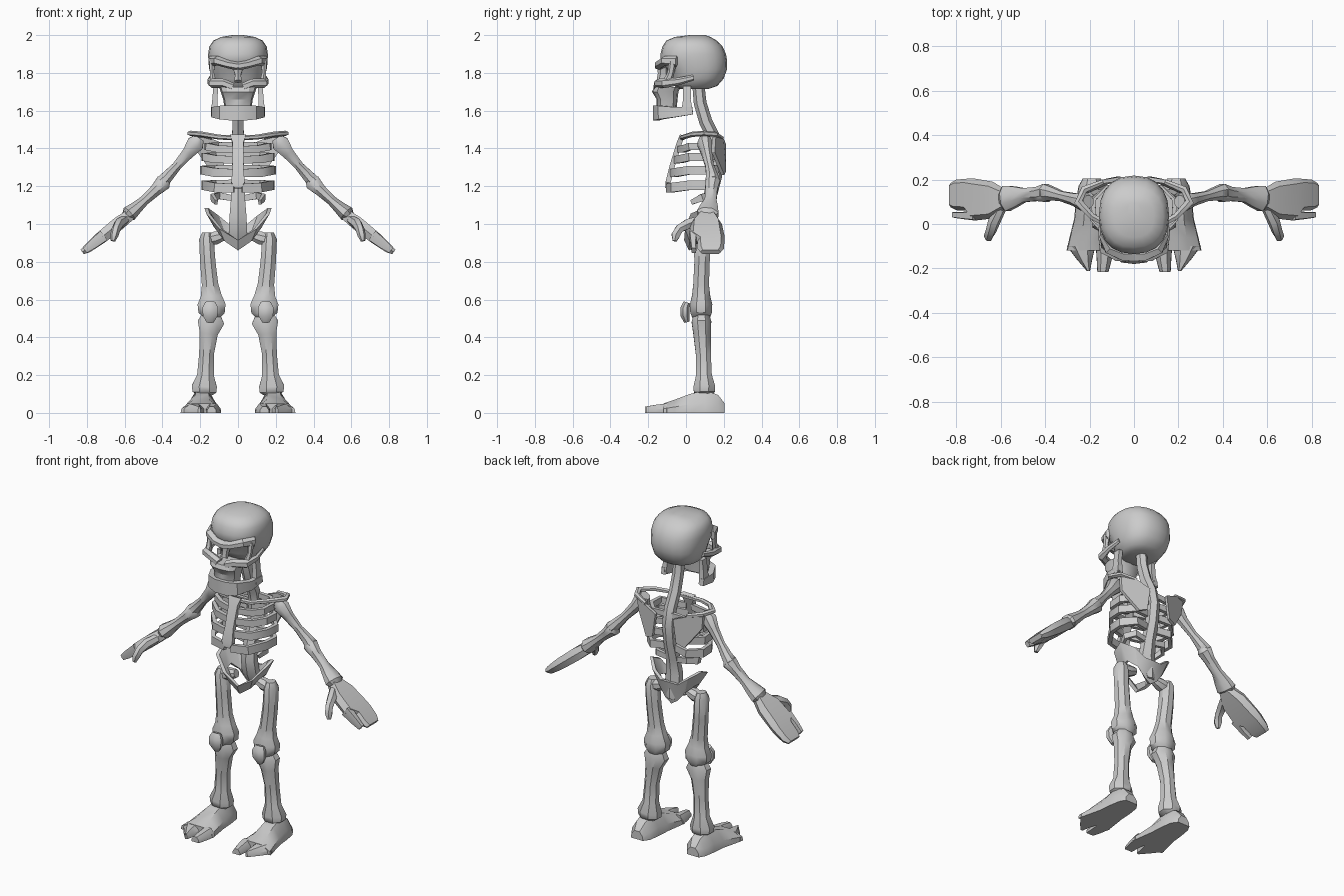
import bpy, bmesh, math
from mathutils import Vector as V

bone = bpy.data.materials.new("bone_grey")
bone.diffuse_color = (0.6, 0.6, 0.6, 1)


def skin(name, rings, sides=(1,), angle=40, closed=False):
    """Join cross-section rings into a solid, once per side (1 / -1 mirrors x)."""
    for s in sides:
        bm = bmesh.new()
        rows = [[bm.verts.new((p[0] * s, p[1], p[2])) for p in r] for r in rings]
        n = len(rows[0])
        pairs = list(zip(rows, rows[1:]))
        if closed:
            pairs.append((rows[-1], rows[0]))
        for a, b in pairs:
            for i in range(n):
                j = (i + 1) % n
                bm.faces.new((a[i], a[j], b[j], b[i]))
        if not closed:
            bm.faces.new(rows[0])
            bm.faces.new(rows[-1])
        bmesh.ops.recalc_face_normals(bm, faces=bm.faces)
        label = name if len(sides) == 1 else name + ("_left" if s > 0 else "_right")
        me = bpy.data.meshes.new(label)
        bm.to_mesh(me)
        bm.free()
        me.materials.append(bone)
        ob = bpy.data.objects.new(label, me)
        bpy.context.collection.objects.link(ob)
        bpy.ops.object.select_all(action='DESELECT')
        ob.select_set(True)
        bpy.context.view_layer.objects.active = ob
        bpy.ops.object.shade_smooth_by_angle(angle=math.radians(angle))


def loft(name, path, ref=(0, 1, 0), n=8, sides=(1,), angle=40):
    """Sweep along (x, y, z, a, b): a is the half size across, b along ref."""
    P = [V(p[:3]) for p in path]
    k = 1 / math.cos(math.pi / 4) if n == 4 else 1
    rings = []
    for i, p in enumerate(path):
        t = (P[min(i + 1, len(P) - 1)] - P[max(i - 1, 0)]).normalized()
        u = V(ref).cross(t).normalized()
        v = t.cross(u)
        ring = []
        for j in range(n):
            w = 2 * math.pi * (j + 0.5) / n
            ring.append(P[i] + u * p[3] * k * math.cos(w) + v * p[4] * k * math.sin(w))
        rings.append(ring)
    skin(name, rings, sides, angle)


def oval_stack(name, rows, n=20, power=0.85, angle=50):
    """Stack horizontal ovals given as (z, front y, back y, half width)."""
    rings = []
    for z, f, b, w in rows:
        ring = []
        for i in range(n):
            c, s = math.cos(2 * math.pi * i / n), math.sin(2 * math.pi * i / n)
            ring.append((w * math.copysign(abs(c) ** power, c),
                         (f + b) / 2 + (b - f) / 2 * math.copysign(abs(s) ** power, s), z))
        rings.append(ring)
    skin(name, rings, angle=angle)


def plate(name, pts, offset, sides=(1, -1)):
    skin(name, [pts, [V(p) + V(offset) for p in pts]], sides, 25)


LR, UP = (1, -1), (0, 0, 1)

# Skull
oval_stack("cranium", [
    (1.715, -0.04, 0.12, 0.085), (1.73, -0.06, 0.165, 0.115), (1.77, -0.085, 0.20, 0.14),
    (1.82, -0.10, 0.217, 0.152), (1.86, -0.135, 0.218, 0.157), (1.90, -0.135, 0.212, 0.158),
    (1.94, -0.125, 0.193, 0.152), (1.97, -0.105, 0.165, 0.132), (1.99, -0.06, 0.13, 0.09),
    (2.0, 0.02, 0.10, 0.03)])
loft("brow", [(0, -0.135, 1.835, 0.035, 0.022), (0.05, -0.135, 1.845, 0.033, 0.021),
              (0.11, -0.11, 1.865, 0.03, 0.025), (0.148, -0.05, 1.86, 0.012, 0.03)],
     UP, 6, LR)
loft("temple", [(0.137, -0.07, 1.86, 0.018, 0.022), (0.138, -0.08, 1.80, 0.012, 0.018),
                (0.13, -0.10, 1.75, 0.018, 0.025)], n=6, sides=LR)
loft("cheekbone", [(0.028, -0.145, 1.725, 0.03, 0.022), (0.075, -0.145, 1.745, 0.025, 0.024),
                   (0.135, -0.115, 1.745, 0.025, 0.026), (0.152, -0.04, 1.755, 0.012, 0.02),
                   (0.142, 0.04, 1.775, 0.01, 0.015)], UP, 6, LR, 30)
loft("nose_bridge", [(0, -0.12, 1.835, 0.035, 0.03), (0, -0.12, 1.79, 0.018, 0.03),
                     (0, -0.135, 1.755, 0.022, 0.022)], n=6)
oval_stack("upper_jaw", [(1.60, -0.155, -0.05, 0.07), (1.66, -0.155, -0.045, 0.078),
                         (1.70, -0.18, -0.04, 0.092), (1.725, -0.17, -0.03, 0.10)], 12, 0.7, 30)
loft("jaw_branch", [(0.118, 0.005, 1.73, 0.012, 0.022), (0.122, 0.005, 1.66, 0.014, 0.02),
                    (0.128, 0.005, 1.585, 0.016, 0.032)], n=4, sides=LR, angle=30)
jaw = [(0.132, 0.035, 1.60, 0.012, 0.02), (0.125, -0.06, 1.592, 0.016, 0.027),
       (0.085, -0.135, 1.59, 0.018, 0.036), (0.035, -0.158, 1.588, 0.018, 0.04)]
loft("jaw", jaw + [(-p[0],) + p[1:] for p in jaw[::-1]], UP, 4, angle=30)

# Spine and breastbone
loft("spine", [(0, 0.065, 1.74, 0.032, 0.032), (0, 0.075, 1.64, 0.032, 0.034),
               (0, 0.105, 1.54, 0.034, 0.035), (0, 0.15, 1.45, 0.036, 0.035),
               (0, 0.168, 1.36, 0.038, 0.035), (0, 0.155, 1.25, 0.038, 0.035),
               (0, 0.125, 1.14, 0.042, 0.036), (0, 0.11, 1.04, 0.052, 0.038),
               (0, 0.125, 0.95, 0.056, 0.035), (0, 0.14, 0.89, 0.025, 0.02)], n=6)
loft("breastbone", [(0, -0.02, 1.47, 0.042, 0.012), (0, -0.035, 1.43, 0.03, 0.014),
                    (0, -0.075, 1.30, 0.028, 0.014), (0, -0.095, 1.22, 0.036, 0.014),
                    (0, -0.10, 1.19, 0.018, 0.01)], n=4, angle=30)

# Ribs, wider and further forward towards the bottom
for i, z in enumerate((1.40, 1.345, 1.275, 1.195)):
    f = -0.035 - 0.02 * i
    w = (0.165, 0.182, 0.19, 0.182)[i]
    h = 0.019 + 0.002 * i
    loft("rib_%d" % (i + 1), [
        (0.02, 0.165 - 0.008 * i, z + 0.02, 0.011, h * 0.8),
        (w * 0.65, 0.165, z + 0.015, 0.011, h * 0.9), (w, 0.10, z + 0.01, 0.012, h),
        (w * 0.97, 0.02, z + 0.01, 0.012, h), (w * 0.65, f + 0.025, z - 0.002, 0.012, h),
        (0.02, f, z - 0.005, 0.011, h * 0.9)], UP, 4, LR, 40)
loft("floating_rib", [(0.02, 0.13, 1.135, 0.01, 0.015), (0.10, 0.135, 1.15, 0.01, 0.018),
                      (0.135, 0.085, 1.14, 0.01, 0.02), (0.115, 0.03, 1.115, 0.008, 0.012)],
     UP, 4, LR)

# Shoulders
loft("collarbone", [(0, -0.02, 1.455, 0.016, 0.013), (0.10, -0.015, 1.46, 0.015, 0.013),
                    (0.19, 0.035, 1.475, 0.016, 0.014), (0.25, 0.10, 1.48, 0.022, 0.014),
                    (0.225, 0.155, 1.475, 0.018, 0.014), (0.14, 0.19, 1.455, 0.012, 0.012)],
     UP, 6, LR)
plate("shoulder_blade", [(0.06, 0.195, 1.42), (0.15, 0.18, 1.455), (0.225, 0.14, 1.46),
                         (0.215, 0.135, 1.38), (0.13, 0.185, 1.26), (0.08, 0.195, 1.28)],
      (0, 0.018, 0))

# Arms
loft("upper_arm", [(0.205, 0.10, 1.455, 0.03, 0.03), (0.225, 0.10, 1.425, 0.05, 0.042),
                   (0.265, 0.11, 1.375, 0.034, 0.03), (0.325, 0.125, 1.305, 0.026, 0.024),
                   (0.375, 0.138, 1.25, 0.034, 0.034), (0.398, 0.14, 1.225, 0.038, 0.042),
                   (0.41, 0.14, 1.21, 0.025, 0.03)], sides=LR)
loft("forearm", [(0.375, 0.14, 1.24, 0.025, 0.028), (0.395, 0.14, 1.22, 0.046, 0.044),
                 (0.435, 0.135, 1.18, 0.034, 0.034), (0.495, 0.13, 1.125, 0.028, 0.034),
                 (0.54, 0.122, 1.085, 0.036, 0.052), (0.575, 0.115, 1.055, 0.045, 0.062),
                 (0.59, 0.112, 1.04, 0.03, 0.045)], sides=LR)


def hand_part(name, rows):
    """Slanted slab from rows of (x, z, y near, y far, half thickness)."""
    rings = []
    for x, z, a, b, t in rows:
        dx, dz, e = 0.6 * t, 0.8 * t, (b - a) * 0.12
        rings.append([(x - dx, a + e, z - dz), (x, a, z), (x + dx, a + e, z + dz),
                      (x + dx, b - e, z + dz), (x, b, z), (x - dx, b - e, z - dz)])
    skin(name, rings, LR, 35)


hand_part("hand", [(0.57, 1.05, 0.075, 0.15, 0.03), (0.635, 1.0, 0.025, 0.19, 0.036),
                   (0.72, 0.932, 0.015, 0.205, 0.033), (0.75, 0.908, 0.06, 0.204, 0.03),
                   (0.80, 0.868, 0.062, 0.20, 0.023), (0.825, 0.852, 0.075, 0.185, 0.014)])
hand_part("index_finger", [(0.71, 0.94, 0.015, 0.06, 0.03), (0.77, 0.892, 0.022, 0.055, 0.024),
                           (0.81, 0.86, 0.028, 0.055, 0.016)])
loft("thumb", [(0.60, 0.07, 1.02, 0.025, 0.025), (0.63, 0.01, 1.0, 0.03, 0.028),
               (0.645, -0.035, 0.975, 0.025, 0.024), (0.655, -0.055, 0.94, 0.026, 0.022),
               (0.662, -0.06, 0.91, 0.012, 0.012)], (1, 0, 0), 6, LR)

# Pelvis: a ring-shaped band as (x, y, top z, bottom z), rising at the sides
half = [(0.06, 0.165, 1.0, 0.89), (0.12, 0.155, 1.045, 0.945), (0.178, 0.095, 1.085, 0.985),
        (0.168, 0.025, 1.055, 0.975), (0.10, -0.005, 0.975, 0.91)]
band = [(0, 0.165, 1.0, 0.86)] + half + [(0, -0.01, 0.915, 0.86)]
band += [(-p[0],) + p[1:] for p in half[::-1]]
rings = []
for x, y, t, b in band:
    c = V((x, y - 0.08, 0)).normalized() * 0.02
    k = 0.72
    rings.append([(x, y, t), (x * k, 0.08 + (y - 0.08) * k, b),
                  (x * k - c.x, 0.08 + (y - 0.08) * k - c.y, b + 0.008), (x - c.x, y - c.y, t)])
skin("pelvis", rings, angle=30, closed=True)

# Legs
loft("hip_joint", [(0.07, 0.085, 0.94, 0.025, 0.025), (0.12, 0.085, 0.925, 0.038, 0.038),
                   (0.165, 0.085, 0.915, 0.03, 0.035)], n=8, sides=LR)
loft("thigh", [(0.165, 0.085, 0.955, 0.026, 0.03), (0.167, 0.085, 0.92, 0.042, 0.048),
               (0.16, 0.085, 0.80, 0.044, 0.044), (0.148, 0.08, 0.68, 0.047, 0.045),
               (0.142, 0.08, 0.62, 0.06, 0.052), (0.14, 0.08, 0.575, 0.08, 0.064),
               (0.14, 0.08, 0.53, 0.075, 0.062), (0.142, 0.082, 0.505, 0.045, 0.05)], sides=LR)
loft("kneecap", [(0.147, 0.005, 0.585, 0.028, 0.02), (0.147, -0.005, 0.555, 0.045, 0.026),
                 (0.147, -0.005, 0.515, 0.042, 0.026), (0.147, 0.005, 0.48, 0.02, 0.015)],
     sides=LR)
loft("shin", [(0.142, 0.082, 0.525, 0.05, 0.045), (0.143, 0.082, 0.48, 0.076, 0.056),
              (0.155, 0.085, 0.42, 0.052, 0.05), (0.167, 0.092, 0.31, 0.042, 0.043),
              (0.172, 0.095, 0.20, 0.048, 0.045), (0.178, 0.097, 0.14, 0.072, 0.062),
              (0.178, 0.097, 0.11, 0.068, 0.06), (0.18, 0.098, 0.09, 0.035, 0.04)], sides=LR)


def foot_part(name, rows):
    """Wedge along y from rows of (y, inner x, outer x, top z)."""
    rings = []
    for y, a, b, t in rows:
        w = b - a
        rings.append([(a, y, 0), (a + 0.02 * w, y, t * 0.45), (a + 0.28 * w, y, t),
                      (b - 0.28 * w, y, t), (b - 0.02 * w, y, t * 0.45), (b, y, 0)])
    skin(name, rings, LR, 35)


foot_part("foot", [(0.205, 0.15, 0.23, 0.05), (0.17, 0.125, 0.25, 0.095),
                   (0.10, 0.115, 0.262, 0.12), (0.02, 0.11, 0.27, 0.10),
                   (-0.06, 0.098, 0.29, 0.07), (-0.12, 0.09, 0.304, 0.05)])
foot_part("big_toe", [(-0.10, 0.09, 0.172, 0.05), (-0.16, 0.10, 0.168, 0.043),
                      (-0.217, 0.115, 0.165, 0.033)])
foot_part("outer_toes", [(-0.10, 0.174, 0.302, 0.05), (-0.16, 0.188, 0.257, 0.043),
                         (-0.212, 0.198, 0.212, 0.033)])
